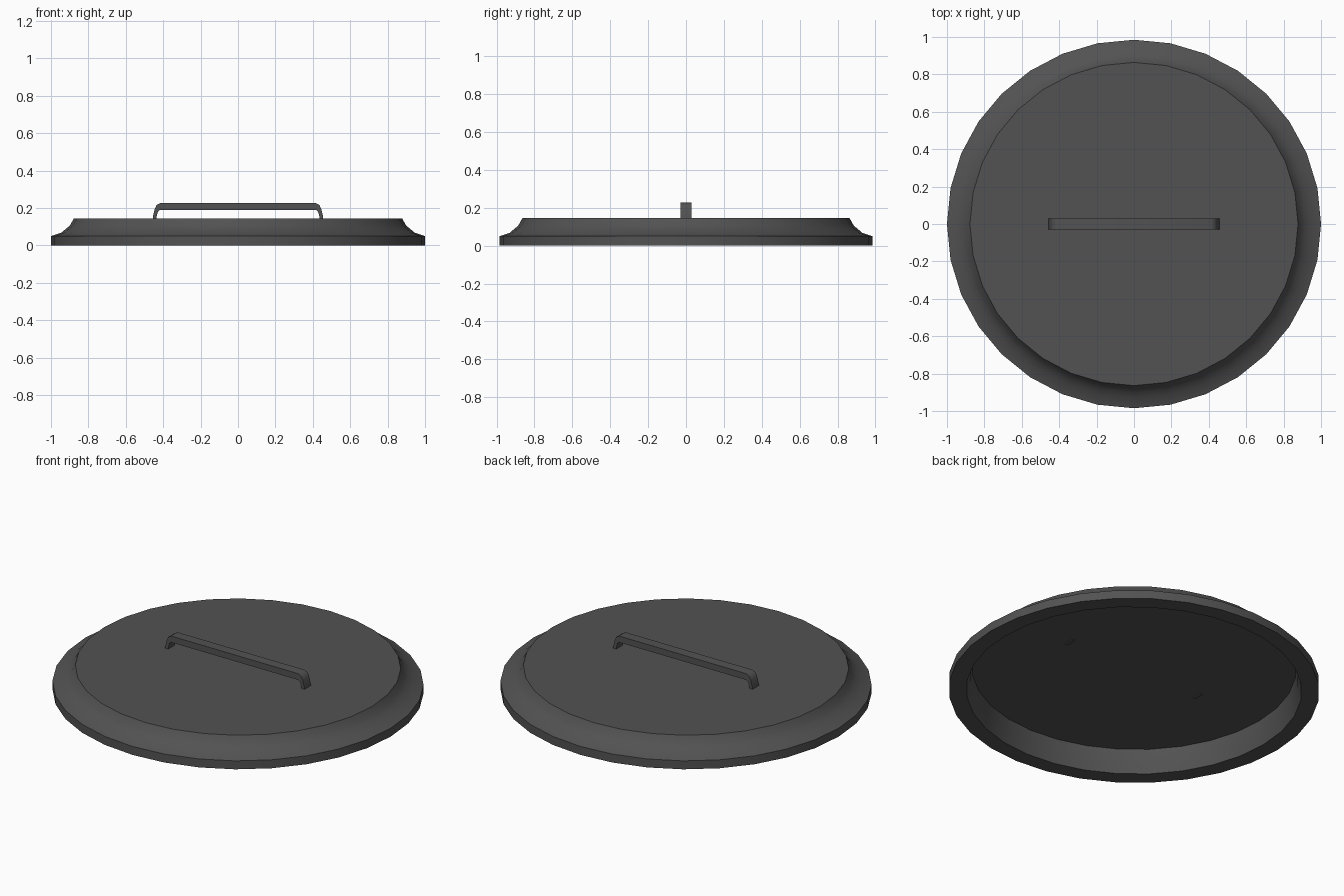
import bpy, bmesh, math

cube = bpy.data.objects.get("Cube")
if cube:
    bpy.data.objects.remove(cube, do_unlink=True)

SEGMENTS = 32
DEPTH_SCALE = 0.985

iron = bpy.data.materials.new("dark_iron")
iron.use_nodes = True
GREY = (0.085, 0.085, 0.085, 1)
iron.diffuse_color = GREY
bsdf = next(n for n in iron.node_tree.nodes if n.type == "BSDF_PRINCIPLED")
bsdf.inputs["Base Color"].default_value = GREY


def finish(name, bm, angle):
    """Turn a bmesh into a shaded object."""
    bmesh.ops.recalc_face_normals(bm, faces=bm.faces)
    mesh = bpy.data.meshes.new(name)
    bm.to_mesh(mesh)
    bm.free()
    mesh.materials.append(iron)
    obj = bpy.data.objects.new(name, mesh)
    bpy.context.collection.objects.link(obj)
    bpy.ops.object.select_all(action="DESELECT")
    obj.select_set(True)
    bpy.context.view_layer.objects.active = obj
    bpy.ops.object.shade_smooth_by_angle(angle=math.radians(angle))
    return obj


# Lid: hollow shell with a wide rim, lathed from (radius, height) points
profile = [(0.875, 0.135), (0.885, 0.07), (0.905, 0), (1, 0), (1, 0.05),
           (0.945, 0.068), (0.915, 0.093), (0.9, 0.105), (0.877, 0.145)]
bm = bmesh.new()
rings = []
for radius, z in profile:
    ring = []
    for i in range(SEGMENTS):
        a = math.tau * i / SEGMENTS
        ring.append(bm.verts.new((radius * math.cos(a),
                                  radius * math.sin(a) * DEPTH_SCALE, z)))
    rings.append(ring)
for low, high in zip(rings, rings[1:]):
    for i in range(SEGMENTS):
        j = (i + 1) % SEGMENTS
        bm.faces.new((low[i], low[j], high[j], high[i]))
bm.faces.new(rings[0])
bm.faces.new(rings[-1])
finish("lid", bm, 50)

# Handle: flat bar bent down at both ends, its feet passing through the lid
outer = [(0.457, 0.13), (0.455, 0.155), (0.445, 0.195), (0.435, 0.217), (0.415, 0.227)]
inner = [(0.437, 0.13), (0.435, 0.155), (0.428, 0.18), (0.42, 0.188), (0.405, 0.19)]
HALF_WIDTH = 0.03


def mirrored(points):
    return points + [(-x, z) for x, z in reversed(points)]


bm = bmesh.new()
sections = []
for (xo, zo), (xi, zi) in zip(mirrored(outer), mirrored(inner)):
    corners = ((xo, -HALF_WIDTH, zo), (xo, HALF_WIDTH, zo),
               (xi, HALF_WIDTH, zi), (xi, -HALF_WIDTH, zi))
    sections.append([bm.verts.new(c) for c in corners])
for a, b in zip(sections, sections[1:]):
    for i in range(4):
        j = (i + 1) % 4
        bm.faces.new((a[i], a[j], b[j], b[i]))
bm.faces.new(sections[0])
bm.faces.new(sections[-1])
finish("handle", bm, 40)
